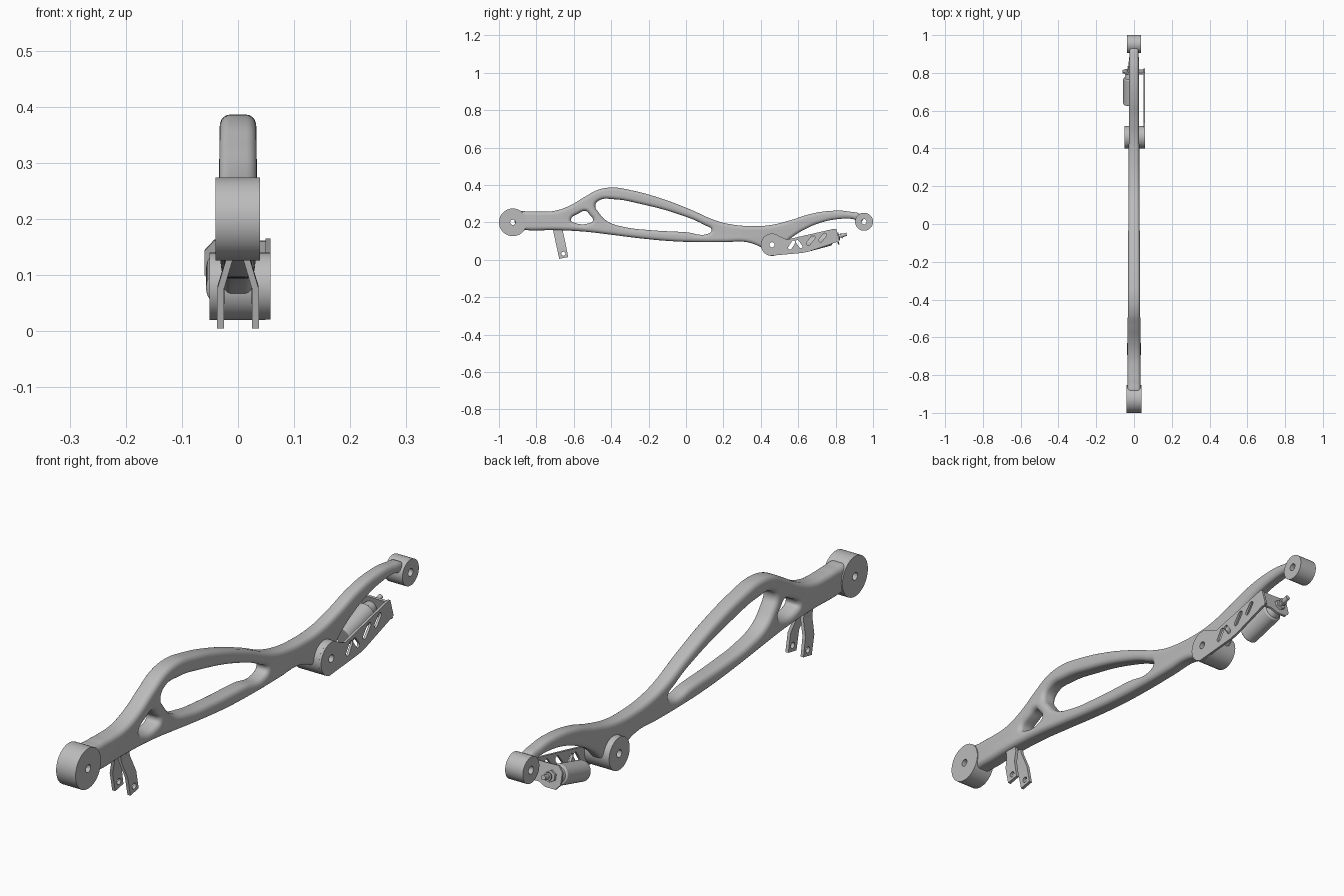
import bpy, bmesh, math
from mathutils import Matrix, Vector

if "Cube" in bpy.data.objects:
    bpy.data.objects.remove(bpy.data.objects["Cube"], do_unlink=True)

steel = bpy.data.materials.new("satin grey")
steel.use_nodes = True
steel.diffuse_color = (0.5, 0.5, 0.5, 1)
steel.node_tree.nodes["Principled BSDF"].inputs["Base Color"].default_value = (0.5, 0.5, 0.5, 1)

# Local X, Y, Z of a side profile become world y, z, x
SIDE = Matrix(((0, 0, 1, 0), (1, 0, 0, 0), (0, 1, 0, 0), (0, 0, 0, 1)))


def finish(obj, angle=35):
    obj.data.materials.clear()
    obj.data.materials.append(steel)
    bpy.ops.object.select_all(action='DESELECT')
    obj.select_set(True)
    bpy.context.view_layer.objects.active = obj
    bpy.ops.object.shade_smooth_by_angle(angle=math.radians(angle))
    return obj


def circle(y, z, r, n=32):
    return [(y + r * math.cos(math.tau * i / n), z + r * math.sin(math.tau * i / n)) for i in range(n)]


def slot(y, z, length, width, tilt):
    """Rounded slot outline at an angle."""
    pts = []
    for i in range(16):
        a = math.tau * (i + 0.5) / 16
        u = math.copysign(length / 2 - width / 2, math.cos(a)) + math.cos(a) * width / 2
        v = math.sin(a) * width / 2
        pts.append((y + u * math.cos(tilt) - v * math.sin(tilt), z + u * math.sin(tilt) + v * math.cos(tilt)))
    return pts


def profile(name, loops, lo, hi, bevel=0, smooth=False, frame=SIDE):
    """Extrude outlines (holes nest inside) from lo to hi along the frame's Z."""
    cu = bpy.data.curves.new(name, 'CURVE')
    cu.dimensions, cu.fill_mode = '2D', 'BOTH'
    cu.extrude = (hi - lo) / 2 - bevel
    cu.bevel_depth, cu.offset, cu.bevel_resolution = bevel, -bevel, 4
    cu.resolution_u = 6
    for pts in loops:
        if smooth:
            sp = cu.splines.new('BEZIER')
            sp.bezier_points.add(len(pts) - 1)
            for bp, p in zip(sp.bezier_points, pts):
                bp.co = (*p, 0)
                bp.handle_left_type = bp.handle_right_type = 'AUTO'
        else:
            sp = cu.splines.new('POLY')
            sp.points.add(len(pts) - 1)
            for sp_pt, p in zip(sp.points, pts):
                sp_pt.co = (*p, 0, 1)
        sp.use_cyclic_u = True
    tmp = bpy.data.objects.new(name + "_outline", cu)
    bpy.context.collection.objects.link(tmp)
    bpy.context.view_layer.update()
    mesh = bpy.data.meshes.new_from_object(tmp.evaluated_get(bpy.context.evaluated_depsgraph_get()))
    bpy.data.objects.remove(tmp)
    bm = bmesh.new()
    bm.from_mesh(mesh)
    bmesh.ops.remove_doubles(bm, verts=bm.verts, dist=0.0001)
    bm.transform(frame @ Matrix.Translation((0, 0, (lo + hi) / 2)))
    bmesh.ops.recalc_face_normals(bm, faces=bm.faces)
    bm.to_mesh(mesh)
    bm.free()
    mesh.name = name
    obj = bpy.data.objects.new(name, mesh)
    bpy.context.collection.objects.link(obj)
    return finish(obj)


# Main arm: organic outline with two openings, tapering towards the rear
outline = [(-.9, .25), (-.84, .258), (-.78, .257), (-.7, .262), (-.62, .29), (-.54, .337), (-.47, .374),
           (-.39, .386), (-.3, .373), (-.14, .33), (.02, .27), (.155, .211), (.235, .19), (.34, .18),
           (.45, .185), (.555, .21), (.66, .243), (.77, .261), (.875, .257), (.94, .235), (.94, .205),
           (.89, .218), (.81, .217), (.72, .198), (.64, .165), (.56, .115), (.5, .06), (.45, .04),
           (.4, .068), (.32, .095), (.21, .094), (.07, .094), (-.09, .1), (-.25, .115), (-.41, .135),
           (-.54, .15), (-.7, .158), (-.85, .158), (-.9, .165)]
window = [(-.485, .29), (-.465, .317), (-.38, .323), (-.25, .3), (-.03, .24), (.1, .185), (.137, .158),
          (.115, .138), (0, .147), (-.19, .158), (-.33, .175), (-.42, .205), (-.465, .25)]
notch = [(-.615, .212), (-.575, .247), (-.535, .26), (-.515, .24), (-.497, .21), (-.515, .196), (-.6, .199)]
arm = profile("main_arm", [outline, window, notch], -.036, .036, .02, True)
for v in arm.data.vertices:
    v.co.x *= 0.84 - 0.16 * v.co.y

# Drill the pin holes through the arm
drill = profile("pin_drill", [circle(-.69, .222, .013), circle(.46, .08, .014)], -.1, .1)
mod = arm.modifiers.new("pins", 'BOOLEAN')
mod.operation, mod.solver, mod.object = 'DIFFERENCE', 'EXACT', drill
bpy.context.view_layer.objects.active = arm
bpy.ops.object.modifier_apply(modifier="pins")
bpy.data.objects.remove(drill)
finish(arm)

# Bushings and pivot hub
for name, y, z, r, lo, hi in (("front_bushing", -.926, .2, .074, -.04, .039),
                              ("rear_bushing", .952, .203, .048, -.036, .036),
                              ("pivot_hub", .46, .08, .06, -.051, .049)):
    profile(name, [circle(y, z, r, 48), circle(y, z, .014)], lo, hi)

# Pair of hanging tabs, bent outwards then straight down
for side, name in ((1, "left_tab"), (-1, "right_tab")):
    tab = profile(name, [[(-.713, .17), (-.705, .13), (-.693, .075), (-.678, .005), (-.63, .014),
                          (-.643, .083), (-.655, .138), (-.664, .178)], circle(-.656, .032, .011, 20)], -.006, .006)
    for v in tab.data.vertices:
        bend = min(1, max(0, (v.co.z - .08) / .055))
        v.co.x += side * (.031 - .018 * bend)

# Side plate of the actuator bracket, with slots
plate = [(.46 + .06 * math.cos(a), .08 + .06 * math.sin(a))
         for a in (math.radians(50 + 10 * i) for i in range(22))]
plate += [(.62, .036), (.655, .043), (.822, .1), (.803, .164), (.79, .165), (.54, .108)]
slots = [slot(.565, .078, .055, .02, 1.0), slot(.605, .083, .05, .018, 2.2),
         slot(.667, .103, .06, .022, .9), slot(.73, .118, .055, .02, .9)]
profile("bracket_plate", [plate, circle(.46, .08, .014)] + slots, .049, .058)

# Tilted actuator: end plate, body, collar, stem
tilt = math.radians(15)
axis = Vector((0, math.cos(tilt), math.sin(tilt)))
up = Vector((0, -math.sin(tilt), math.cos(tilt)))
base = Vector((-.02, .806, .122))
frame = Matrix((Vector((1, 0, 0)), up, -axis)).transposed().to_4x4()
frame.translation = base
end = [(.078, -.03), (.078, .04), (.03, .04), (-.022, .042), (-.04, .022), (-.04, -.022), (-.022, -.042),
       (.02, -.042), (.045, -.03)]
profile("bracket_end", [end], -.004, .004, frame=frame)


def rod(name, start, stop, r0, r1=None, sides=32, bevel=0):
    """Round part along the actuator axis, placed by distance from the end plate."""
    bpy.ops.mesh.primitive_cone_add(vertices=sides, radius1=r0, radius2=r0 if r1 is None else r1,
                                    depth=stop - start, location=base + axis * (start + stop) / 2,
                                    rotation=axis.to_track_quat('Z', 'Y').to_euler())
    obj = bpy.context.object
    obj.name = name
    if bevel:
        m = obj.modifiers.new("rounding", 'BEVEL')
        m.width, m.segments = bevel, 3
    return finish(obj)


rod("actuator_body", -.18, -.035, .037, bevel=.006)
rod("actuator_neck", -.036, -.003, .03, .022)
rod("actuator_nut", .003, .014, .021, sides=6)
rod("actuator_stem", .01, .055, .009)
rod("stem_collar", .024, .03, .015)
